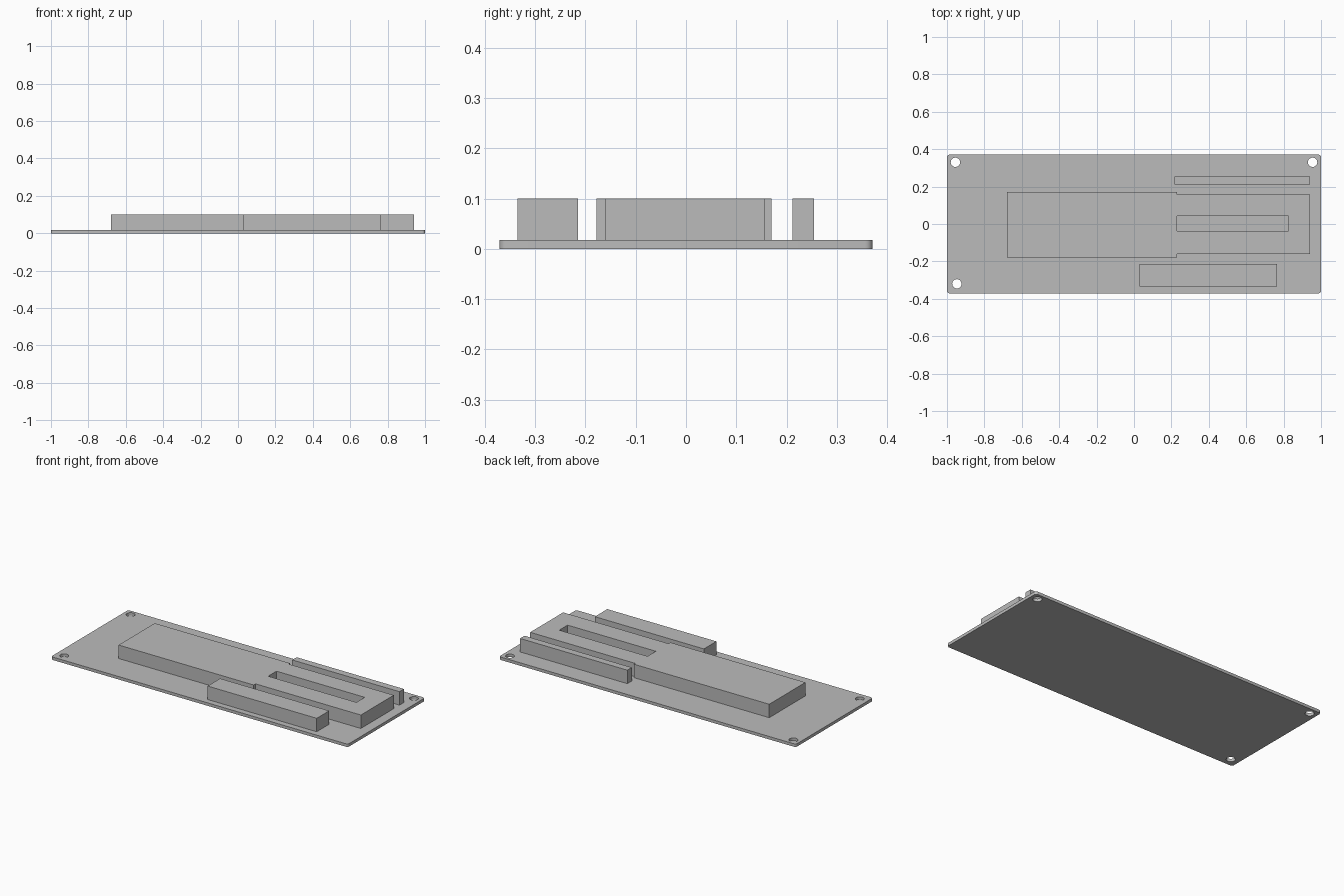
import bpy, bmesh, math

default = bpy.data.objects.get("Cube")
if default:
    bpy.data.objects.remove(default, do_unlink=True)

grey = bpy.data.materials.new("plain_grey")
grey.use_nodes = True
colour = (0.5, 0.5, 0.5, 1)
grey.diffuse_color = colour
grey.node_tree.nodes["Principled BSDF"].inputs["Base Color"].default_value = colour

BOARD_TOP = 0.018
PART_TOP = 0.1


def arc(cx, cy, r, start, end, steps):
    """Points along an arc, angles in degrees."""
    return [(cx + r * math.cos(math.radians(start + (end - start) * i / steps)),
             cy + r * math.sin(math.radians(start + (end - start) * i / steps)))
            for i in range(steps + 1)]


def rounded_rect(hx, hy, r):
    points = []
    for sx, sy, start in ((1, 1, 0), (-1, 1, 90), (-1, -1, 180), (1, -1, 270)):
        points += arc(sx * (hx - r), sy * (hy - r), r, start, start + 90, 6)
    return points


def rect(x0, x1, y0, y1):
    return [(x0, y0), (x1, y0), (x1, y1), (x0, y1)]


def extrude_outline(name, loops, z0, z1):
    """Fill an outline (later loops are holes) and extrude it from z0 to z1."""
    curve = bpy.data.curves.new(name + "_outline", "CURVE")
    curve.dimensions = "2D"
    curve.fill_mode = "BOTH"
    curve.extrude = (z1 - z0) / 2
    for loop in loops:
        spline = curve.splines.new("POLY")
        spline.points.add(len(loop) - 1)
        for p, (x, y) in zip(spline.points, loop):
            p.co = (x, y, 0, 1)
        spline.use_cyclic_u = True
    temp = bpy.data.objects.new(name + "_outline", curve)
    bpy.context.collection.objects.link(temp)
    graph = bpy.context.evaluated_depsgraph_get()
    mesh = bpy.data.meshes.new_from_object(temp.evaluated_get(graph))
    bpy.data.objects.remove(temp, do_unlink=True)
    bpy.data.curves.remove(curve)

    # Weld the caps to the walls and merge the flat triangles
    bm = bmesh.new()
    bm.from_mesh(mesh)
    bmesh.ops.remove_doubles(bm, verts=bm.verts, dist=1e-5)
    bmesh.ops.dissolve_limit(bm, angle_limit=0.01, verts=bm.verts, edges=bm.edges)
    bmesh.ops.recalc_face_normals(bm, faces=bm.faces)
    bm.to_mesh(mesh)
    bm.free()

    mesh.name = name
    mesh.materials.clear()
    mesh.materials.append(grey)
    obj = bpy.data.objects.new(name, mesh)
    obj.location.z = (z0 + z1) / 2
    bpy.context.collection.objects.link(obj)
    bpy.ops.object.select_all(action="DESELECT")
    obj.select_set(True)
    bpy.context.view_layer.objects.active = obj
    bpy.ops.object.shade_smooth_by_angle(angle=math.radians(30))
    return obj


# Base board with rounded corners and three mounting holes
holes = [arc(x, y, 0.025, 0, 345, 23)
         for x, y in ((-0.955, 0.33), (0.955, 0.33), (-0.947, -0.32))]
extrude_outline("base_board", [rounded_rect(1, 0.371, 0.015)] + holes, 0, BOARD_TOP)

# Wide half of the central block
extrude_outline("wide_block", [rect(-0.68, 0.23, -0.178, 0.17)], BOARD_TOP, PART_TOP)

# Narrow half, a U shape around an open slot
fork = [(0.23, -0.16), (0.94, -0.16), (0.94, 0.157), (0.23, 0.157),
        (0.23, 0.042), (0.825, 0.042), (0.825, -0.038), (0.23, -0.038)]
extrude_outline("slotted_block", [fork], BOARD_TOP, PART_TOP)

# Separate bars along the front and back edges
extrude_outline("front_bar", [rect(0.03, 0.765, -0.335, -0.215)], BOARD_TOP, PART_TOP)
extrude_outline("back_bar", [rect(0.217, 0.94, 0.212, 0.255)], BOARD_TOP, PART_TOP)
